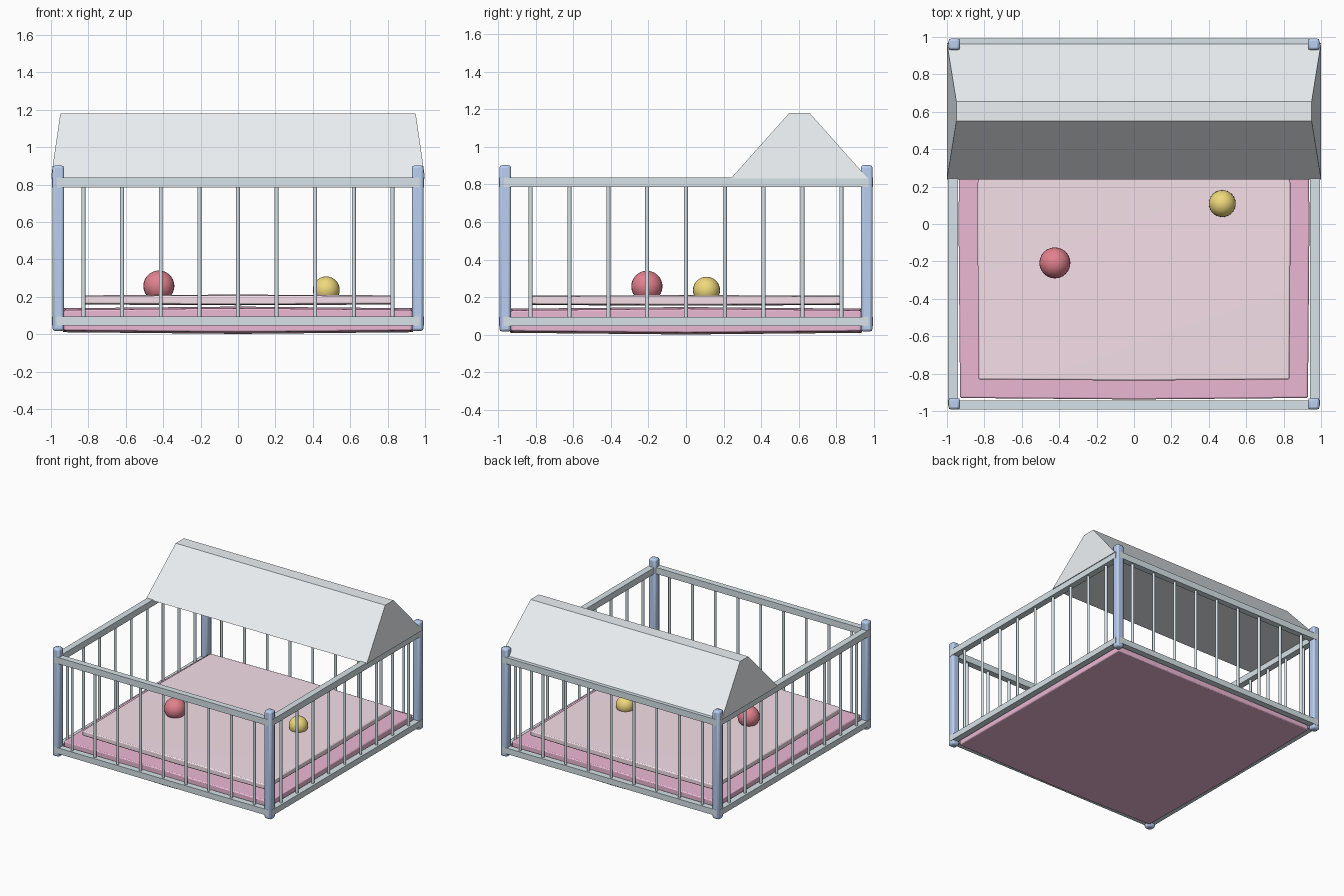
import bpy, bmesh, math
from mathutils import Matrix

if "Cube" in bpy.data.objects:
    bpy.data.objects.remove(bpy.data.objects["Cube"])


def material(name, rgb):
    m = bpy.data.materials.new(name)
    m.diffuse_color = (*rgb, 1)
    m.use_nodes = True
    m.node_tree.nodes["Principled BSDF"].inputs["Base Color"].default_value = m.diffuse_color
    return m


RAIL = material("pale_rail", (0.68, 0.77, 0.81))
POST = material("blue_post", (0.48, 0.62, 0.87))
BASE = material("deep_pink", (0.84, 0.48, 0.66))
CUSHION = material("soft_pink", (0.92, 0.74, 0.81))
ROOF = material("pale_roof", (0.84, 0.88, 0.91))
RED = material("red", (0.75, 0.22, 0.27))
YELLOW = material("yellow", (0.86, 0.69, 0.2))


def finish(name, bm, mat, smooth=None, bevel=0.0):
    bmesh.ops.recalc_face_normals(bm, faces=bm.faces[:])
    me = bpy.data.meshes.new(name)
    bm.to_mesh(me)
    bm.free()
    me.materials.append(mat)
    ob = bpy.data.objects.new(name, me)
    bpy.context.collection.objects.link(ob)
    if smooth is not None:
        bpy.ops.object.select_all(action='DESELECT')
        ob.select_set(True)
        bpy.context.view_layer.objects.active = ob
        bpy.ops.object.shade_smooth_by_angle(angle=math.radians(smooth))
    if bevel:
        b = ob.modifiers.new("soft_edges", 'BEVEL')
        b.width, b.segments, b.limit_method = bevel, 2, 'ANGLE'
        b.angle_limit = math.radians(40)
    return ob


def box(name, centre, size, mat, smooth=None, bevel=0.0):
    bm = bmesh.new()
    bmesh.ops.create_cube(bm, size=1, matrix=Matrix.Translation(centre) @ Matrix.Diagonal((*size, 1)))
    return finish(name, bm, mat, smooth, bevel)


def bar(name, x, y, z0, z1, r, mat):
    bm = bmesh.new()
    bmesh.ops.create_cone(bm, cap_ends=True, segments=10, radius1=r, radius2=r, depth=z1 - z0,
                          matrix=Matrix.Translation((x, y, (z0 + z1) / 2)))
    return finish(name, bm, mat, 50)


def pad(name, half, z0, z1, puff, side, mat):
    """Square cushion whose faces swell towards their middles."""
    bm = bmesh.new()
    bmesh.ops.create_cube(bm, size=2)
    bmesh.ops.subdivide_edges(bm, edges=bm.edges[:], cuts=1, use_grid_fill=True)
    for v in bm.verts:
        u, w, t = v.co
        v.co.x = u * (half + side * (1 - abs(w)))
        v.co.y = w * (half + side * (1 - abs(u)))
        v.co.z = (z0 + z1) / 2 + t * ((z1 - z0) / 2 + puff * (2 - abs(u) - abs(w)) / 2)
    return finish(name, bm, mat, 60, 0.008)


def ball(name, centre, r, mat):
    bm = bmesh.new()
    bmesh.ops.create_uvsphere(bm, u_segments=24, v_segments=14, radius=r,
                              matrix=Matrix.Translation(centre))
    return finish(name, bm, mat, 180)


# corner posts
for sx in (-1, 1):
    for sy in (-1, 1):
        box("corner_post", (sx * 0.961, sy * 0.961, 0.46), (0.062, 0.062, 0.885), POST, 60, 0.014)

# rails and upright bars on all four sides
E = 0.968
for s in (-1, 1):
    for level, z, h in (("lower", 0.072, 0.048), ("upper", 0.811, 0.052)):
        box(level + "_rail_x", (0, s * E, z), (1.94, 0.05, h), RAIL)
        box(level + "_rail_y", (s * E, 0, z), (0.052, 1.94, h), RAIL)
    for i in range(-4, 5):
        p = i * 0.2065
        bar("bar_x", p, s * E, 0.08, 0.80, 0.011, RAIL)
        bar("bar_y", s * E, p, 0.08, 0.80, 0.011, RAIL)

# padded floor and cushion
pad("floor_pad", 0.93, 0.02, 0.13, 0.018, 0.008, BASE)
pad("cushion", 0.831, 0.163, 0.204, 0.008, 0.006, CUSHION)

# toy balls
ball("red_ball", (-0.423, -0.208, 0.258), 0.083, RED)
ball("yellow_ball", (0.472, 0.109, 0.237), 0.072, YELLOW)

# canopy: long block narrowing to a flat ridge
bm = bmesh.new()
bmesh.ops.create_cube(bm, size=2)
for v in bm.verts:
    top = v.co.z > 0
    v.co = (v.co.x * (0.95 if top else 1.0),
            0.603 + v.co.y * (0.053 if top else 0.364),
            1.181 if top else 0.832)
finish("canopy", bm, ROOF)
